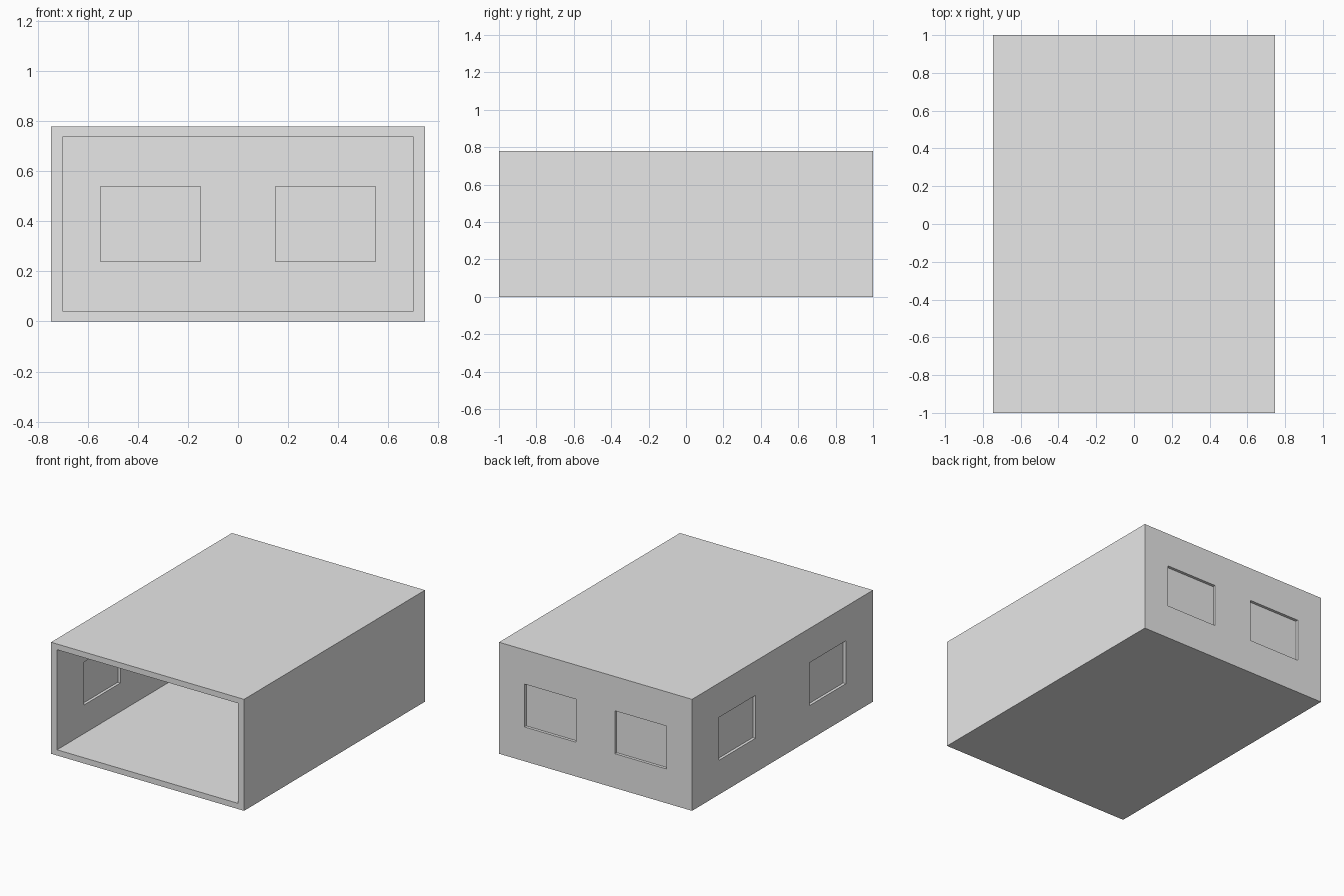
import bpy
from mathutils import Vector

cube = bpy.data.objects.get("Cube")
if cube:
    bpy.data.objects.remove(cube, do_unlink=True)

WIDTH, LENGTH, HEIGHT = 1.494, 2.0, 0.78
WALL, SLAB = 0.047, 0.04           # wall thickness, floor and roof thickness
WIN_W, WIN_H, WIN_Z = 0.4, 0.3, 0.39
PANE = 0.007

grey = bpy.data.materials.new("plain grey")
grey.use_nodes = True
grey.diffuse_color = (0.8, 0.8, 0.8, 1)
grey.node_tree.nodes["Principled BSDF"].inputs["Base Color"].default_value = (0.8, 0.8, 0.8, 1)


def box(name, centre, size):
    """Axis-aligned box with its size baked into the mesh."""
    bpy.ops.mesh.primitive_cube_add(size=1, location=centre)
    obj = bpy.context.object
    obj.name = name
    obj.scale = size
    bpy.ops.object.transform_apply(location=False, rotation=False, scale=True)
    obj.data.materials.append(grey)
    return obj


def cut(target, cutter):
    """Subtract a box from the target and discard the cutter."""
    mod = target.modifiers.new("cut", "BOOLEAN")
    mod.operation = "DIFFERENCE"
    mod.solver = "EXACT"
    mod.object = cutter
    bpy.context.view_layer.objects.active = target
    bpy.ops.object.modifier_apply(modifier=mod.name)
    bpy.data.objects.remove(cutter, do_unlink=True)


# Hollow shell, open at the front
shell = box("building_shell", (0, 0, HEIGHT / 2), (WIDTH, LENGTH, HEIGHT))
cut(shell, box("cavity", (0, -0.5 - WALL / 2, HEIGHT / 2),
               (WIDTH - 2 * WALL, LENGTH + 1 - WALL, HEIGHT - 2 * SLAB)))

# Two windows in the back wall and two in the -x side wall, each with a thin pane
back_y = LENGTH / 2 - WALL / 2
side_x = -WIDTH / 2 + WALL / 2
for sign, tag in ((-1, "a"), (1, "b")):
    for wall, centre, along_x in (
            ("back", Vector((sign * 0.35, back_y, WIN_Z)), True),
            ("side", Vector((side_x, sign * 0.5, WIN_Z)), False)):
        def size(depth):
            return (WIN_W, depth, WIN_H) if along_x else (depth, WIN_W, WIN_H)
        cut(shell, box("opening", centre, size(WALL * 2)))
        box(f"{wall}_window_pane_{tag}", centre, size(PANE))
